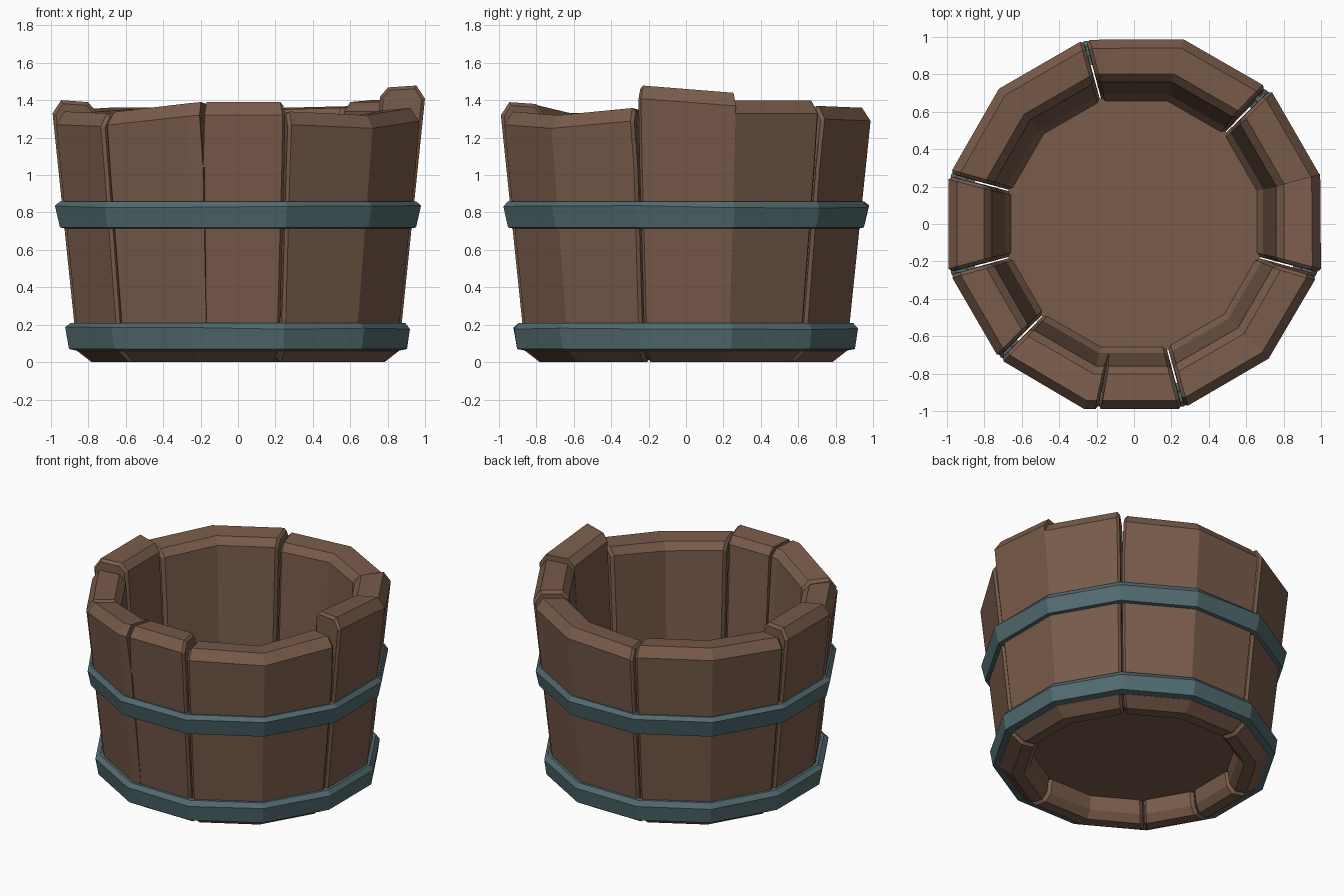
import bpy, bmesh, math, random

random.seed(4)
cube = bpy.data.objects.get("Cube")
if cube:
    bpy.data.objects.remove(cube, do_unlink=True)


def material(name, rgb):
    m = bpy.data.materials.new(name)
    m.use_nodes = True
    m.diffuse_color = (*rgb, 1)
    m.node_tree.nodes["Principled BSDF"].inputs["Base Color"].default_value = (*rgb, 1)
    return m


WOOD = material("brown wood", (0.19, 0.105, 0.069))
METAL = material("blue grey metal", (0.083, 0.145, 0.16))


def point(angle, radius, z):
    """Point on a twelve-sided wall whose corner radius is given."""
    off = (angle + 15) % 30 - 15
    r = radius * math.cos(math.radians(15)) / math.cos(math.radians(off))
    a = math.radians(angle)
    return (r * math.cos(a), r * math.sin(a), z)


def finish(bm, name, mat):
    bmesh.ops.recalc_face_normals(bm, faces=bm.faces)
    mesh = bpy.data.meshes.new(name)
    bm.to_mesh(mesh)
    bm.free()
    mesh.materials.append(mat)
    obj = bpy.data.objects.new(name, mesh)
    bpy.context.collection.objects.link(obj)
    return obj


def outer(z):
    return 0.89 + 0.107 * (z - 0.06)


def stave_section(top):
    """Closed wall section: up the outside, over the rim, down the inside."""
    return [(0.81, 0), (0.89, 0.06), (outer(1.04), 1.04),
            (outer(top - 0.07), top - 0.07), (outer(top) - 0.055, top),
            (0.83, top - 0.01), (0.785, top - 0.06), (0.715, 0.22),
            (0.675, 0.16), (0.69, 0.05), (0.73, 0)]


def stave(name, columns, start, end):
    """columns: (angle, top height); start, end: (low gap, top gap, bevel) in degrees."""
    bm = bmesh.new()
    loops = []
    for i, (angle, top) in enumerate(columns):
        loop = []
        for r, z in stave_section(top):
            t = max(0, (z - 1.04) / (top - 1.04))
            a = angle
            if i == 0:
                a += start[0] + (start[1] - start[0]) * t
            if i == len(columns) - 1:
                a -= end[0] + (end[1] - end[0]) * t
            loop.append(bm.verts.new(point(a, r, z)))
        loops.append(loop)
    n = len(loops[0])
    for a, b in zip(loops, loops[1:]):
        for k in range(n):
            bm.faces.new((a[k], a[(k + 1) % n], b[(k + 1) % n], b[k]))
    caps = [bm.faces.new(loops[0]), bm.faces.new(loops[-1])]
    bmesh.ops.recalc_face_normals(bm, faces=bm.faces)
    edges = [e for cap, side in zip(caps, (start, end)) if side[2] for e in cap.edges]
    if edges:
        bmesh.ops.bevel(bm, geom=edges, offset=0.018, segments=1, affect='EDGES')
    return finish(bm, name, WOOD)


# Staves around the wall, with worn, uneven tops
SEAM = (0.3, 0.5, True)
WIDE = (0.3, 1.3, True)
CRACK = (0, 0.9, False)
TIGHT = (0, 0, False)
stave("stave_front_left", [(285, 1.34), (315, 1.32), (345, 1.36)], SEAM, WIDE)
stave("stave_left_tall", [(-15, 1.48), (15, 1.44)], SEAM, TIGHT)
stave("stave_left_back", [(15, 1.40), (45, 1.40)], TIGHT, SEAM)
stave("stave_back_left", [(45, 1.37), (75, 1.36), (105, 1.335)], WIDE, SEAM)
stave("stave_back_right", [(105, 1.36), (135, 1.36), (165, 1.345)], SEAM, SEAM)
stave("stave_right", [(165, 1.40), (195, 1.40)], SEAM, SEAM)
stave("stave_front_right", [(195, 1.34), (225, 1.33)], SEAM, SEAM)
stave("stave_front_rising", [(225, 1.335), (255, 1.385), (259, 1.39)], SEAM, CRACK)
stave("stave_front", [(259, 1.39), (285, 1.39)], CRACK, SEAM)


# Hoops, with slightly hammered upper edges
def hoop(name, section):
    bm = bmesh.new()
    rings = []
    for i in range(12):
        ring = []
        for k, (r, z) in enumerate(section):
            dent = random.uniform(-0.012, 0.004) if k == 2 else 0
            ring.append(bm.verts.new(point(15 + 30 * i, r + dent / 2, z + dent)))
        rings.append(ring)
    n = len(section)
    for i, a in enumerate(rings):
        b = rings[(i + 1) % 12]
        for k in range(n):
            bm.faces.new((a[k], a[(k + 1) % n], b[(k + 1) % n], b[k]))
    finish(bm, name, METAL)


hoop("lower_hoop", [(0.88, 0.06), (0.935, 0.07), (0.955, 0.185), (0.925, 0.21), (0.88, 0.21)])
hoop("upper_hoop", [(0.93, 0.71), (0.985, 0.72), (1.012, 0.835), (0.985, 0.86), (0.93, 0.86)])

# Floor board
bm = bmesh.new()
low, high = [[bm.verts.new(point(15 + 30 * i, 0.695, z)) for i in range(12)]
             for z in (0.15, 0.17)]
bm.faces.new(low)
bm.faces.new(high)
for i in range(12):
    j = (i + 1) % 12
    bm.faces.new((low[i], low[j], high[j], high[i]))
finish(bm, "floor_board", WOOD)
